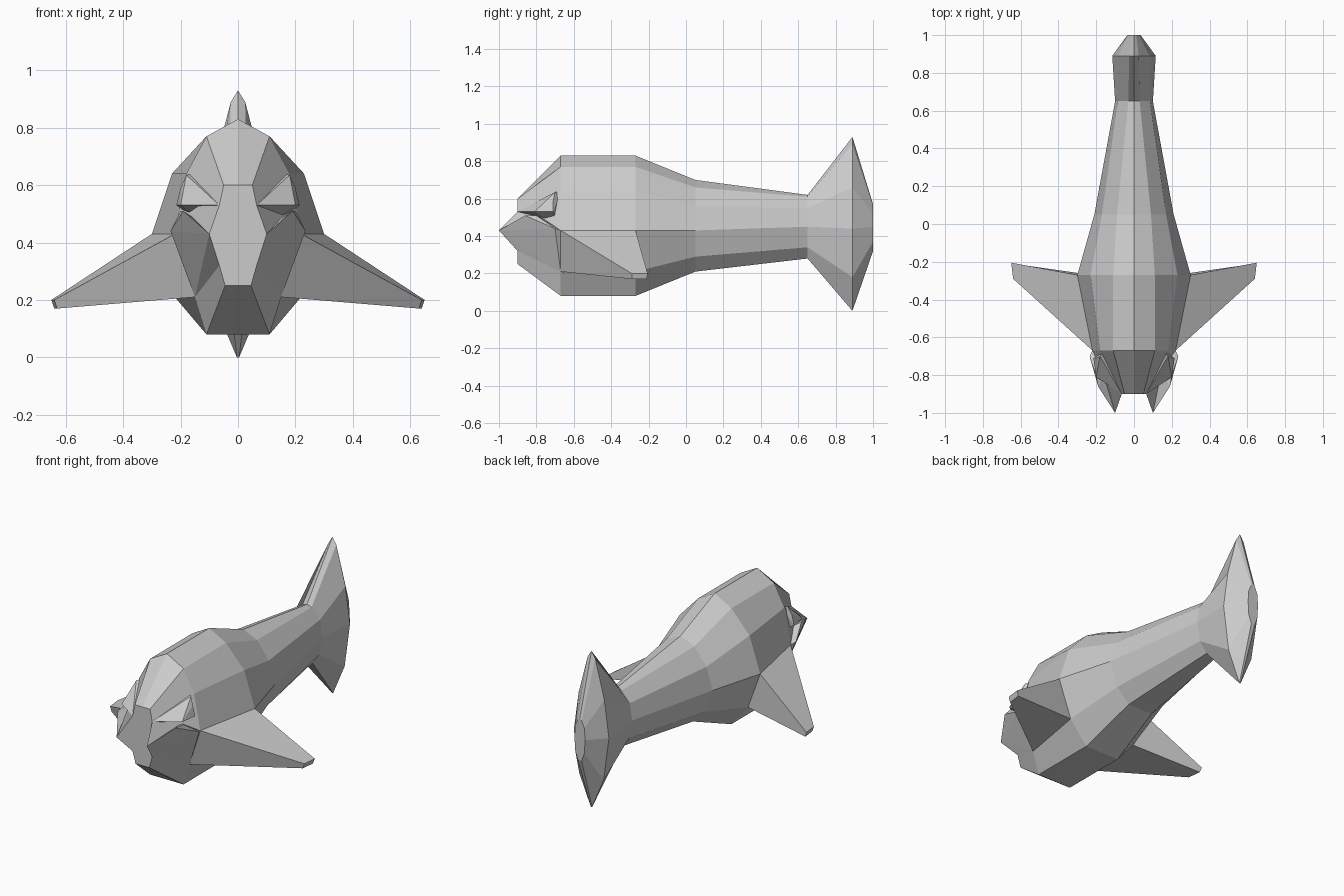
import bpy
import bmesh
from mathutils import Vector

default_cube = bpy.data.objects.get("Cube")
if default_cube:
    bpy.data.objects.remove(default_cube, do_unlink=True)

# One plain grey for the whole fish
grey = bpy.data.materials.new("plain grey")
grey.use_nodes = True
grey_colour = (0.6, 0.6, 0.6, 1)
grey.diffuse_color = grey_colour
grey.node_tree.nodes["Principled BSDF"].inputs["Base Color"].default_value = grey_colour


def finish(name, mesh_builder):
    """Turn a bmesh into a flat shaded, grey object."""
    bmesh.ops.recalc_face_normals(mesh_builder, faces=mesh_builder.faces)
    mesh = bpy.data.meshes.new(name)
    mesh_builder.to_mesh(mesh)
    mesh_builder.free()
    mesh.materials.append(grey)
    part = bpy.data.objects.new(name, mesh)
    bpy.context.scene.collection.objects.link(part)
    return part


def ring(y, half_section):
    """Close a half section, listed from the back ridge to the belly edge."""
    half = [Vector((x, y, z)) for x, z in half_section]
    return half + mirrored(reversed(half[1:]))


def mirrored(points):
    return [Vector((-p.x, p.y, p.z)) for p in points]


def loft(name, rings, is_open=lambda row, column: False):
    """Skin neighbouring rings with quads and cap both ends."""
    builder = bmesh.new()
    rows = [[builder.verts.new(p) for p in points] for points in rings]
    count = len(rows[0])
    for row, (first, second) in enumerate(zip(rows, rows[1:])):
        for i in range(count):
            j = (i + 1) % count
            if not is_open(row, i):
                builder.faces.new((first[i], first[j], second[j], second[i]))
    builder.faces.new(rows[0])
    builder.faces.new(rows[-1])
    return finish(name, builder)


def hull(name, points):
    """Wrap a faceted solid around a few corner points."""
    builder = bmesh.new()
    verts = [builder.verts.new(p) for p in points]
    result = bmesh.ops.convex_hull(builder, input=verts)
    loose = [v for v in builder.verts if not v.link_faces]
    bmesh.ops.delete(builder, geom=loose, context="VERTS")
    bmesh.ops.dissolve_limit(builder, angle_limit=0.02,
                             verts=builder.verts, edges=builder.edges)
    return finish(name, builder)


# Cross-sections from snout to tail
snout = ring(-0.9, [(0, .6), (.05, .6), (.065, .53), (.1, .43), (.065, .32), (.045, .25)])
for lip in (snout[3], snout[-3]):
    lip.y = -1
gill = ring(-0.67, [(0, .83), (.11, .77), (.18, .64), (.22, .43), (.15, .21), (.11, .08)])
chest = ring(-0.27, [(0, .83), (.11, .77), (.23, .64), (.3, .43), (.22, .21), (.11, .08)])
waist = ring(0.05, [(0, .7), (.09, .66), (.17, .56), (.21, .43), (.16, .29), (.08, .21)])
stem = ring(0.65, [(0, .62), (.03, .61), (.085, .55), (.1, .45), (.08, .34), (.035, .28)])
fluke = ring(0.89, [(0, .93), (.025, .89), (.085, .66), (.115, .44), (.08, .18), (.004, 0)])
tail_end = ring(1, [(0, .57), (.012, .56), (.03, .52), (.035, .45), (.03, .37), (.012, .32)])

# Head, body and tail
loft("head", [snout, gill])
loft("body", [gill, chest, waist, stem],
     lambda row, column: row == 0 and column in (3, 7))
loft("tail_fin", [stem, fluke, tail_end])

# Side fins pulled out of the open flank panels
fin_root = [gill[3], chest[3], chest[4], gill[4]]
fin_tip = [Vector(p) for p in ((.64, -.29, .2), (.65, -.205, .2),
                               (.64, -.21, .17), (.63, -.29, .17))]

# Eye bulges under a sloping brow
eye = [Vector(p) for p in ((.15, -.67, .64), (.18, -.7, .635), (.2, -.71, .59),
                           (.215, -.71, .53), (.2, -.81, .53), (.1, -.68, .45))]
eye.append(snout[2])

# Cheeks flaring out above the mouth corners
cheek = [Vector(p) for p in ((.15, -.9, .45), (.19, -.86, .51), (.2, -.8, .51),
                             (.235, -.7, .44), (.1, -.68, .45))]
cheek += [snout[3], snout[4], gill[3], gill[4]]

for side, flip in (("left", list), ("right", mirrored)):
    loft(side + "_fin", [flip(fin_root), flip(fin_tip)])
    hull(side + "_eye", flip(eye))
    hull(side + "_cheek", flip(cheek))
